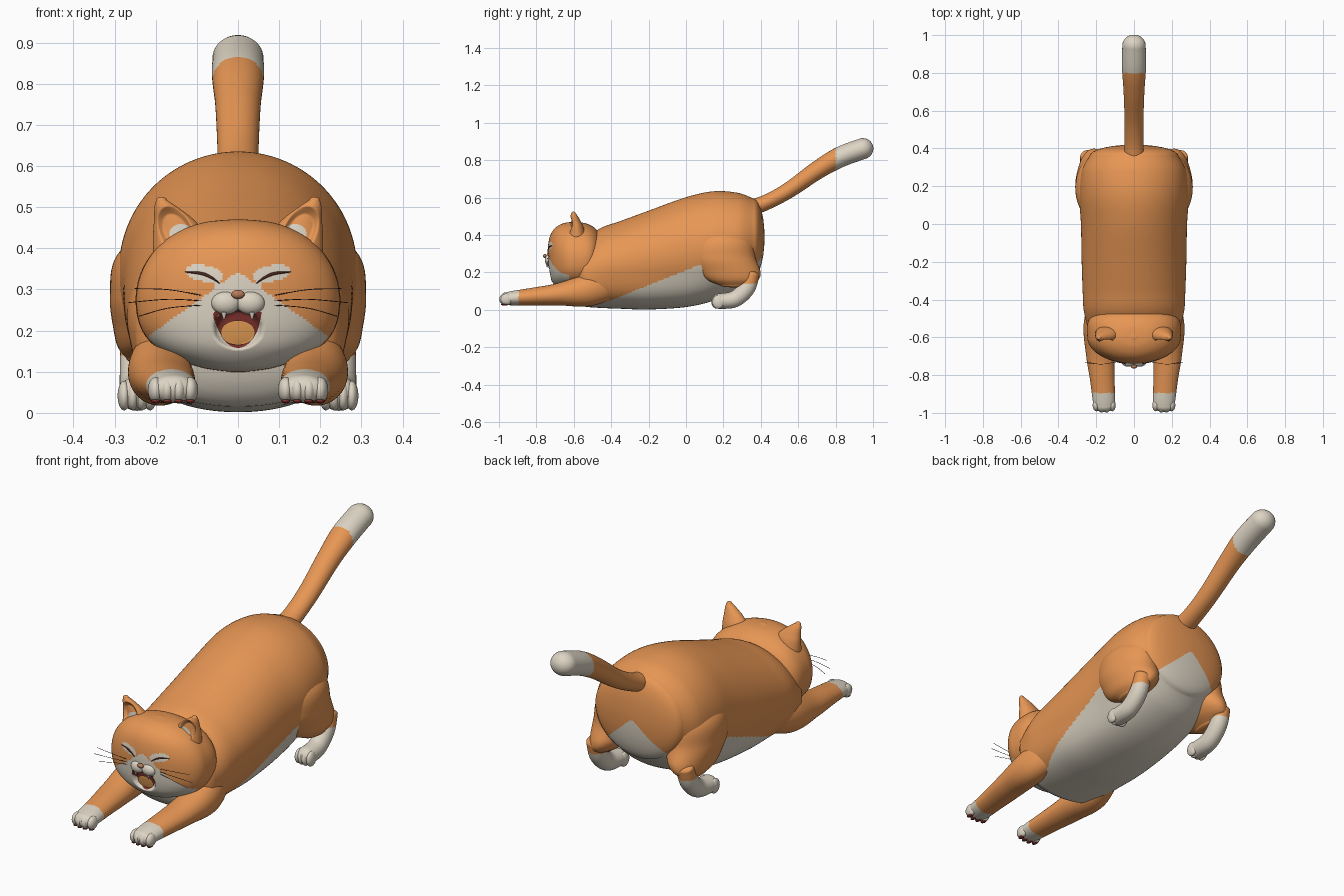
import bpy, bmesh, math
from mathutils import Vector
from mathutils.bvhtree import BVHTree

if "Cube" in bpy.data.objects:
    bpy.data.objects.remove(bpy.data.objects["Cube"])


def material(name, rgb):
    m = bpy.data.materials.new(name)
    m.use_nodes = True
    m.diffuse_color = (*rgb, 1)
    node = m.node_tree.nodes["Principled BSDF"]
    node.inputs["Base Color"].default_value = (*rgb, 1)
    node.inputs["Roughness"].default_value = 0.8
    return m


ORANGE = material("orange_fur", (0.81, 0.31, 0.09))
CREAM = material("cream_fur", (0.72, 0.66, 0.55))
RED = material("mouth_red", (0.20, 0.03, 0.025))
TONGUE = material("tongue_orange", (0.95, 0.41, 0.11))
NOSE = material("nose_brown", (0.48, 0.20, 0.10))
DARK = material("dark_brown", (0.08, 0.025, 0.018))


def finish(bm, name, mats, rule=None, recalc=True):
    """Turn a bmesh into a smooth object, coloured by an optional rule."""
    if recalc:
        bmesh.ops.recalc_face_normals(bm, faces=bm.faces)
    for f in bm.faces:
        f.smooth = True
        if rule:
            f.material_index = int(rule(f.calc_center_median()))
    mesh = bpy.data.meshes.new(name)
    bm.to_mesh(mesh)
    bm.free()
    for m in mats:
        mesh.materials.append(m)
    ob = bpy.data.objects.new(name, mesh)
    bpy.context.collection.objects.link(ob)
    return ob


def spline(pts, t):
    """Catmull-Rom through tuples, t in 0..1."""
    n = len(pts) - 1
    i = min(int(t * n), n - 1)
    u = t * n - i
    a, b, c, d = (pts[min(max(k, 0), n)] for k in range(i - 1, i + 3))
    return [0.5 * (2 * q + (r - p) * u + (2 * p - 5 * q + 4 * r - s) * u * u
                   + (3 * q - p - 3 * r + s) * u ** 3) for p, q, r, s in zip(a, b, c, d)]


def loft(name, stations, mats, rule=None, axis=None, ref=(1, 0, 0), seg=48, rings=40,
         domes=(0.02, 0.02), warp=None):
    """Sweep ellipses (x, y, z, radius_side, radius_up) with domed ends."""
    samples = [spline(stations, i / rings) for i in range(rings + 1)]
    centres = [Vector(s[:3]) for s in samples]

    def direction(i):
        return Vector(axis) if axis else (centres[min(i + 1, rings)] - centres[max(i - 1, 0)]).normalized()

    rows = []
    steps = [math.radians(a) for a in range(10, 89, 13)]
    for a in reversed(steps):
        rows.append((0, -domes[0] * math.sin(a), math.cos(a)))
    rows += [(i, 0, 1) for i in range(rings + 1)]
    rows += [(rings, domes[1] * math.sin(a), math.cos(a)) for a in steps]
    bm = bmesh.new()
    loops = []
    for i, shift, scale in rows:
        t = direction(i)
        side = Vector(ref)
        side = (side - t * side.dot(t)).normalized()
        up = t.cross(side)
        ra, rb = samples[i][3] * scale, samples[i][4] * scale
        ring = []
        for k in range(seg):
            a = math.tau * k / seg
            p = centres[i] + t * shift + side * ra * math.cos(a) + up * rb * math.sin(a)
            ring.append(bm.verts.new(warp(p) if warp else p))
        loops.append(ring)
    for lo, hi in zip(loops, loops[1:]):
        for k in range(seg):
            j = (k + 1) % seg
            bm.faces.new((lo[k], lo[j], hi[j], hi[k]))
    bm.faces.new(loops[0])
    bm.faces.new(loops[-1])
    return finish(bm, name, mats, rule)


def ball(name, loc, radii, mat):
    bm = bmesh.new()
    bmesh.ops.create_uvsphere(bm, u_segments=28, v_segments=18, radius=1)
    for v in bm.verts:
        v.co = Vector(loc) + Vector(c * r for c, r in zip(v.co, radii))
    return finish(bm, name, [mat])


def surface(ob):
    """Return a lookup of the frontmost point of an object at (x, z)."""
    tree = BVHTree.FromPolygons([v.co for v in ob.data.vertices], [p.vertices for p in ob.data.polygons])

    def at(x, z, lift=0.003):
        hit = tree.ray_cast(Vector((x, -2, z)), Vector((0, 1, 0)))[0]
        return Vector((x, (hit.y if hit else -0.6) - lift, z))
    return at


def plate(name, at, centre, outline, mat, lift=0.003, rings=10):
    """Thin patch draped on a surface; outline is counter-clockwise (x, z)."""
    bm = bmesh.new()
    cx, cz = centre
    n = len(outline) * 6
    closed = list(outline) + [outline[0]]
    edge = [spline(closed, i / n) for i in range(n)]
    loops = [[bm.verts.new(at(cx + (x - cx) * k / rings, cz + (z - cz) * k / rings, lift))
              for x, z in edge] for k in range(1, rings + 1)]
    hub = bm.verts.new(at(cx, cz, lift))
    for i in range(n):
        j = (i + 1) % n
        bm.faces.new((hub, loops[0][i], loops[0][j]))
        for lo, hi in zip(loops, loops[1:]):
            bm.faces.new((lo[i], hi[i], hi[j], lo[j]))
    return finish(bm, name, [mat], recalc=False)


def oval(cx, cz, rx, rz):
    return [(cx + rx * math.cos(math.tau * k / 12), cz + rz * math.sin(math.tau * k / 12)) for k in range(12)]


# Body: (y, bottom, top, half width), with a flattened underside
def belly(p):
    x, limit = abs(p.x), 0.04 + 0.4 * (p.y + 0.43)
    if p.y > 0.1:
        limit = min(limit, 0.39 - 0.9 * x)
    return p.z < limit or (x < 0.19 and p.z < 0.13 and p.y < -0.3)


def flatten_belly(p):
    p.x *= 1 + 0.35 * max(0, 1 - p.z / 0.2) ** 2
    return p


profile = [(-0.53, 0.015, 0.39, 0.25), (-0.45, 0.01, 0.44, 0.267), (-0.35, 0.006, 0.475, 0.272),
           (-0.2, 0.002, 0.53, 0.277), (0, 0.015, 0.602, 0.281), (0.15, 0.05, 0.634, 0.29),
           (0.28, 0.11, 0.625, 0.277), (0.36, 0.18, 0.595, 0.235)]
loft("body", [(0, y, (b + t) / 2, w, (t - b) / 2) for y, b, t, w in profile], [ORANGE, CREAM], belly,
     axis=(0, 1, 0), seg=192, rings=140, domes=(0.09, 0.06), warp=flatten_belly)

# Tail
loft("tail", [(0, 0.33, 0.54, 0.055, 0.045), (0, 0.43, 0.575, 0.05, 0.041), (0, 0.55, 0.64, 0.05, 0.043),
              (0, 0.7, 0.745, 0.055, 0.049), (0, 0.82, 0.815, 0.063, 0.055), (0, 0.945, 0.862, 0.062, 0.056)],
     [ORANGE, CREAM], lambda p: p.y > 0.8, rings=80, domes=(0.02, 0.057))


# Head: squared off at the back, with an open mouth pressed in
def shape_head(p):
    back = max(0, p.y + 0.605)
    p.x *= 1 + 0.5 * (back / 0.14) ** 2
    p.y += 0.12 * back
    if p.y < -0.6:
        d = 1 - (p.x / 0.06) ** 2 - ((p.z - 0.205) / 0.05) ** 2
        p.y += 0.025 * max(0, min(1, 3 * d))
    return p


def mask(p):
    x = abs(p.x)
    if p.y > -0.625:
        return False
    brow = ((x - 0.082) / 0.046) ** 2 + ((p.z - 0.339 - 0.15 * (x - 0.08)) / 0.02) ** 2 < 1
    bridge = x < 0.055 and p.z < 0.316 + 0.1 * x
    return brow or bridge or p.z < 0.3 - 0.72 * (x - 0.06)


skull = [(0.1, 0.02, 0.015), (0.112, 0.095, 0.075), (0.15, 0.185, 0.116), (0.2, 0.232, 0.133),
         (0.27, 0.247, 0.139), (0.34, 0.235, 0.138), (0.4, 0.198, 0.125), (0.44, 0.145, 0.097),
         (0.463, 0.082, 0.055), (0.47, 0.015, 0.01)]
head = loft("head", [(0, -0.6, z, a, b) for z, a, b in skull], [ORANGE, CREAM], mask, axis=(0, 0, 1),
            seg=240, rings=108, domes=(0.001, 0.001), warp=shape_head)
face = surface(head)

# Mouth, tongue, nose
plate("mouth", face, (0, 0.205), [(0.058, 0.245), (0, 0.25), (-0.058, 0.245), (-0.047, 0.2), (-0.025, 0.168),
                                  (0, 0.158), (0.025, 0.168), (0.047, 0.2)], RED)
plate("tongue", face, (0, 0.195), oval(0, 0.195, 0.042, 0.03), TONGUE, lift=0.009)
ball("nose", (0, -0.755, 0.288), (0.016, 0.01, 0.011), NOSE)

for s, tag in ((1, "left_"), (-1, "right_")):
    # Muzzle and teeth
    ball(tag + "muzzle", (s * 0.03, -0.733, 0.267), (0.035, 0.022, 0.028), CREAM)
    loft(tag + "tooth", [(s * 0.034, -0.742, 0.244, 0.007, 0.006), (s * 0.034, -0.742, 0.228, 0.002, 0.002)],
         [CREAM], seg=12, rings=4, domes=(0.001, 0.002))

    # Closed smiling eye and whiskers
    lid = [(0.045, 0.315), (0.065, 0.329), (0.09, 0.339), (0.128, 0.342)]
    loft(tag + "eye", [(*face(s * x, z, 0.001), r, 0.003) for (x, z), r in zip(lid, (0.001, 0.003, 0.0035, 0.001))],
         [DARK], ref=(0, 0, 1), seg=10, domes=(0.001, 0.001))
    for i, (z0, z1, reach) in enumerate(((0.285, 0.302, 0.25), (0.272, 0.268, 0.265), (0.262, 0.235, 0.24))):
        a = face(s * 0.085, z0, -0.002)
        points = [a, Vector((s * 0.17, -0.742, (z0 + z1) / 2 + 0.006)), Vector((s * reach, -0.733, z1))]
        loft(tag + "whisker_%d" % i, [(*p, 0.001, 0.001) for p in points], [DARK], ref=(0, 0, 1),
             seg=8, rings=12, domes=(0.001, 0.001))

    # Ear with a hollow front and a tuft
    def hollow(p, s=s):
        d = 1 - ((s * p.x - 0.15 - 0.3 * (p.z - 0.44)) / 0.042) ** 2 - ((p.z - 0.44) / 0.062) ** 2
        if p.y < -0.59:
            p.y += 0.018 * max(0, min(1, 2 * d))
        return p

    ear = loft(tag + "ear", [(s * 0.143, -0.585, 0.39, 0.064, 0.05), (s * 0.146, -0.587, 0.44, 0.06, 0.04),
                             (s * 0.156, -0.592, 0.47, 0.048, 0.031), (s * 0.175, -0.598, 0.5, 0.028, 0.02),
                             (s * 0.186, -0.602, 0.517, 0.013, 0.011)],
               [ORANGE], axis=(0, 0, 1), seg=80, rings=50, domes=(0.01, 0.008), warp=hollow)
    plate(tag + "ear_tuft", surface(ear), (s * 0.138, 0.435), oval(s * 0.138, 0.435, 0.029, 0.024), CREAM)

    # Stretched front leg, toes and pads
    loft(tag + "front_leg", [(s * 0.15, -0.36, 0.17, 0.06, 0.09), (s * 0.188, -0.52, 0.108, 0.077, 0.088),
                             (s * 0.18, -0.68, 0.083, 0.075, 0.06), (s * 0.168, -0.82, 0.071, 0.065, 0.047),
                             (s * 0.16, -0.92, 0.063, 0.06, 0.039), (s * 0.158, -0.962, 0.059, 0.056, 0.034)],
         [ORANGE, CREAM], lambda p: p.y < -0.895, rings=90, domes=(0.05, 0.033))
    for i in range(4):
        off = (i - 1.5) * 0.028
        y = -0.97 + 0.25 * abs(off)
        ball(tag + "front_toe_%d" % i, (s * 0.158 + off, y, 0.056), (0.019, 0.032, 0.031), CREAM)
        ball(tag + "toe_pad_%d" % i, (s * 0.158 + off, y - 0.006, 0.029), (0.011, 0.018, 0.006), RED)

    # Hind leg: thigh running down to the hock, foot, toes
    loft(tag + "thigh", [(s * 0.13, 0.19, 0.47, 0.07, 0.09), (s * 0.178, 0.19, 0.38, 0.118, 0.165),
                         (s * 0.198, 0.195, 0.28, 0.113, 0.176), (s * 0.209, 0.23, 0.205, 0.094, 0.168),
                         (s * 0.224, 0.25, 0.16, 0.068, 0.137), (s * 0.236, 0.26, 0.132, 0.035, 0.08)],
         [ORANGE], axis=(0, 0, -1), seg=64, rings=60, domes=(0.03, 0.012))
    loft(tag + "hind_foot", [(s * 0.243, 0.355, 0.19, 0.042, 0.038), (s * 0.245, 0.325, 0.115, 0.042, 0.044),
                             (s * 0.245, 0.26, 0.058, 0.043, 0.044), (s * 0.245, 0.18, 0.046, 0.046, 0.041)],
         [ORANGE, CREAM], lambda p: p.z < 0.14, rings=60, domes=(0.02, 0.04))
    for i in range(4):
        off = (i - 1.5) * 0.021
        ball(tag + "hind_toe_%d" % i, (s * 0.245 + off, 0.165 + 0.25 * abs(off), 0.042), (0.016, 0.032, 0.036), CREAM)
